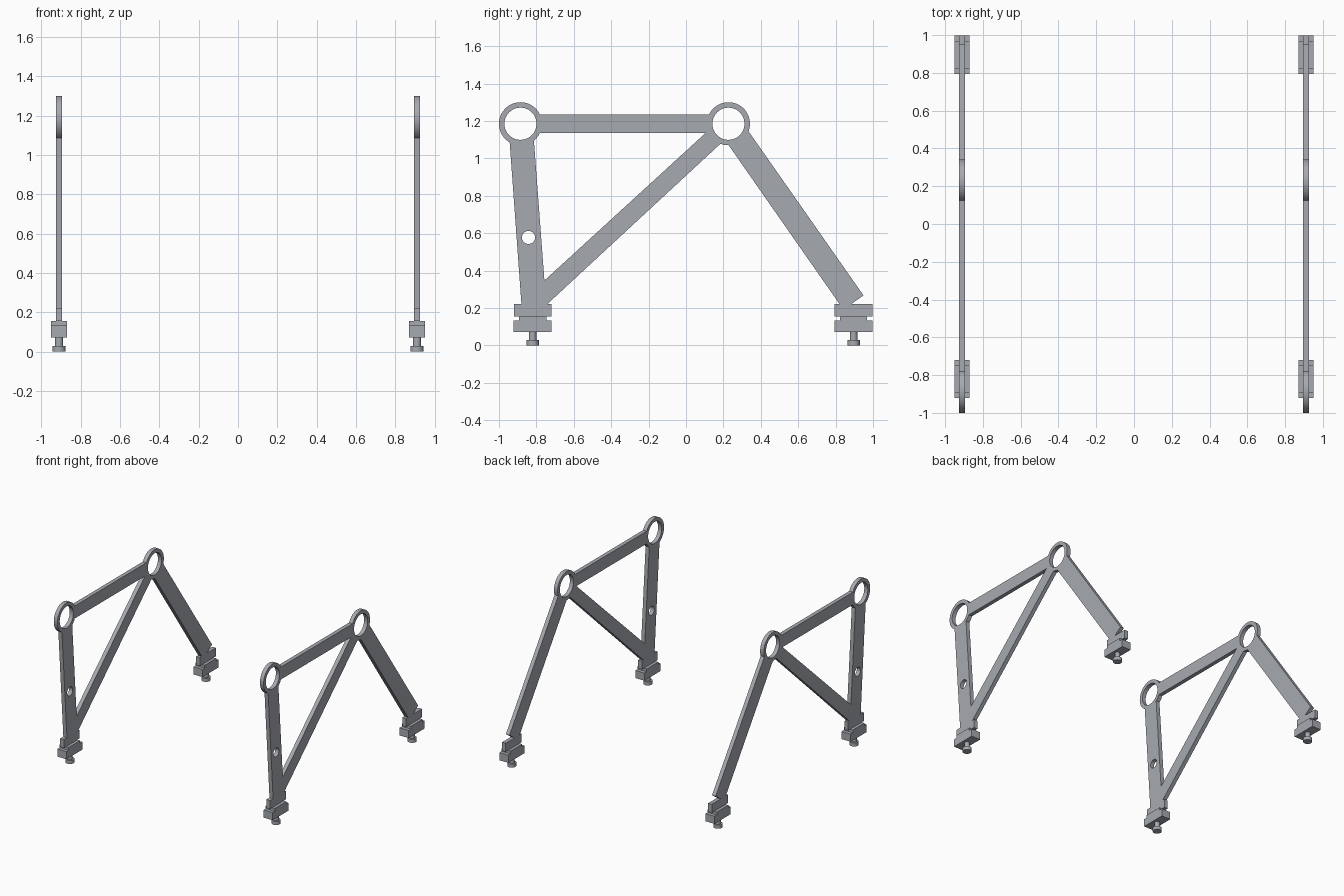
import bpy, bmesh, math
from mathutils import Matrix

if "Cube" in bpy.data.objects:
    bpy.data.objects.remove(bpy.data.objects["Cube"])

metal = bpy.data.materials.new("grey metal")
metal.diffuse_color = (0.38, 0.40, 0.43, 1)
metal.use_nodes = True
metal.node_tree.nodes["Principled BSDF"].inputs["Base Color"].default_value = metal.diffuse_color

SIDE = 0.91            # distance of each frame from the centre
THICK = 0.032          # plate thickness
R, HOLE = 0.115, 0.086  # ring radii
A, B = (-0.885, 1.185), (0.227, 1.185)  # ring centres (y, z)


def arc(c, r, a0, a1, n):
    pts = []
    for i in range(n + 1):
        a = math.radians(a0 + (a1 - a0) * i / n)
        pts.append((c[0] + r * math.cos(a), c[1] + r * math.sin(a)))
    return pts


def circle(c, r, n=48):
    return arc(c, r, 0, 360, n)[:-1]


def plate_mesh(loops):
    """Flat plate with holes, drawn in the y-z plane."""
    cu = bpy.data.curves.new("plate_profile", 'CURVE')
    cu.dimensions = '2D'
    cu.fill_mode = 'BOTH'
    cu.extrude = THICK / 2
    for pts in loops:
        s = cu.splines.new('POLY')
        s.points.add(len(pts) - 1)
        for p, (y, z) in zip(s.points, pts):
            p.co = (y, z, 0, 1)
        s.use_cyclic_u = True
    ob = bpy.data.objects.new("plate_profile", cu)
    bpy.context.collection.objects.link(ob)
    bpy.context.view_layer.update()
    me = bpy.data.meshes.new_from_object(ob.evaluated_get(bpy.context.evaluated_depsgraph_get()))
    bpy.data.objects.remove(ob)
    me.transform(Matrix(((0, 0, 1, 0), (1, 0, 0, 0), (0, 1, 0, 0), (0, 0, 0, 1))))
    return me


def finish(name, me, bm, loc):
    bmesh.ops.remove_doubles(bm, verts=bm.verts, dist=1e-5)
    bmesh.ops.recalc_face_normals(bm, faces=bm.faces)
    bm.to_mesh(me)
    bm.free()
    me.materials.clear()
    me.materials.append(metal)
    me.shade_smooth()
    me.set_sharp_from_angle(angle=math.radians(30))
    ob = bpy.data.objects.new(name, me)
    ob.location = loc
    bpy.context.collection.objects.link(ob)


# Outline of the whole side frame: leg, rings, top bar, sloping leg, brace, foot tabs
outer = [(-0.92, 0.155), (-0.92, 0.222), (-0.88, 0.222)]
outer += arc(A, R, 239.9, 25.8, 40)
outer += arc(B, R, 154.2, -20.6, 32)
outer += [(0.949, 0.267), (0.885, 0.222), (0.997, 0.222), (0.997, 0.155),
          (0.795, 0.155), (0.795, 0.222), (0.82, 0.222)]
outer += arc(B, R, 270.6, 248.3, 5)
outer += [(-0.74, 0.222), (-0.72, 0.222), (-0.72, 0.155)]
# Triangular opening, ring holes and bolt hole
opening = [(-0.757, 0.347)] + arc(A, R, -51.3, -25.8, 6) + [(0.104, 1.135)]
loops = [outer, opening, circle(A, HOLE), circle(B, HOLE), circle((-0.842, 0.577), 0.035, 32)]


def box(bm, sx, sy, z0, z1):
    m = Matrix.Translation((0, 0, (z0 + z1) / 2)) @ Matrix.Diagonal((sx, sy, z1 - z0, 1))
    bmesh.ops.create_cube(bm, size=1, matrix=m)


def cyl(bm, r, z0, z1):
    bmesh.ops.create_cone(bm, cap_ends=True, segments=32, radius1=r, radius2=r, depth=z1 - z0,
                          matrix=Matrix.Translation((0, 0, (z0 + z1) / 2)))


for side, x in (("left", -SIDE), ("right", SIDE)):
    me = plate_mesh(loops)
    bm = bmesh.new()
    bm.from_mesh(me)
    finish(side + "_frame", me, bm, (x, 0, 0))
    for end, y in (("front", -0.82), ("back", 0.896)):
        # Clamp block with a narrower neck above it
        bm = bmesh.new()
        box(bm, 0.08, 0.202, 0.072, 0.133)
        box(bm, 0.08, 0.146, 0.133, 0.155)
        finish(f"{side}_{end}_clamp", bpy.data.meshes.new("clamp"), bm, (x, y, 0))
        # Screw and round foot pad
        bm = bmesh.new()
        cyl(bm, 0.02, 0.028, 0.072)
        cyl(bm, 0.033, 0, 0.028)
        finish(f"{side}_{end}_foot", bpy.data.meshes.new("foot"), bm, (x, y, 0))
